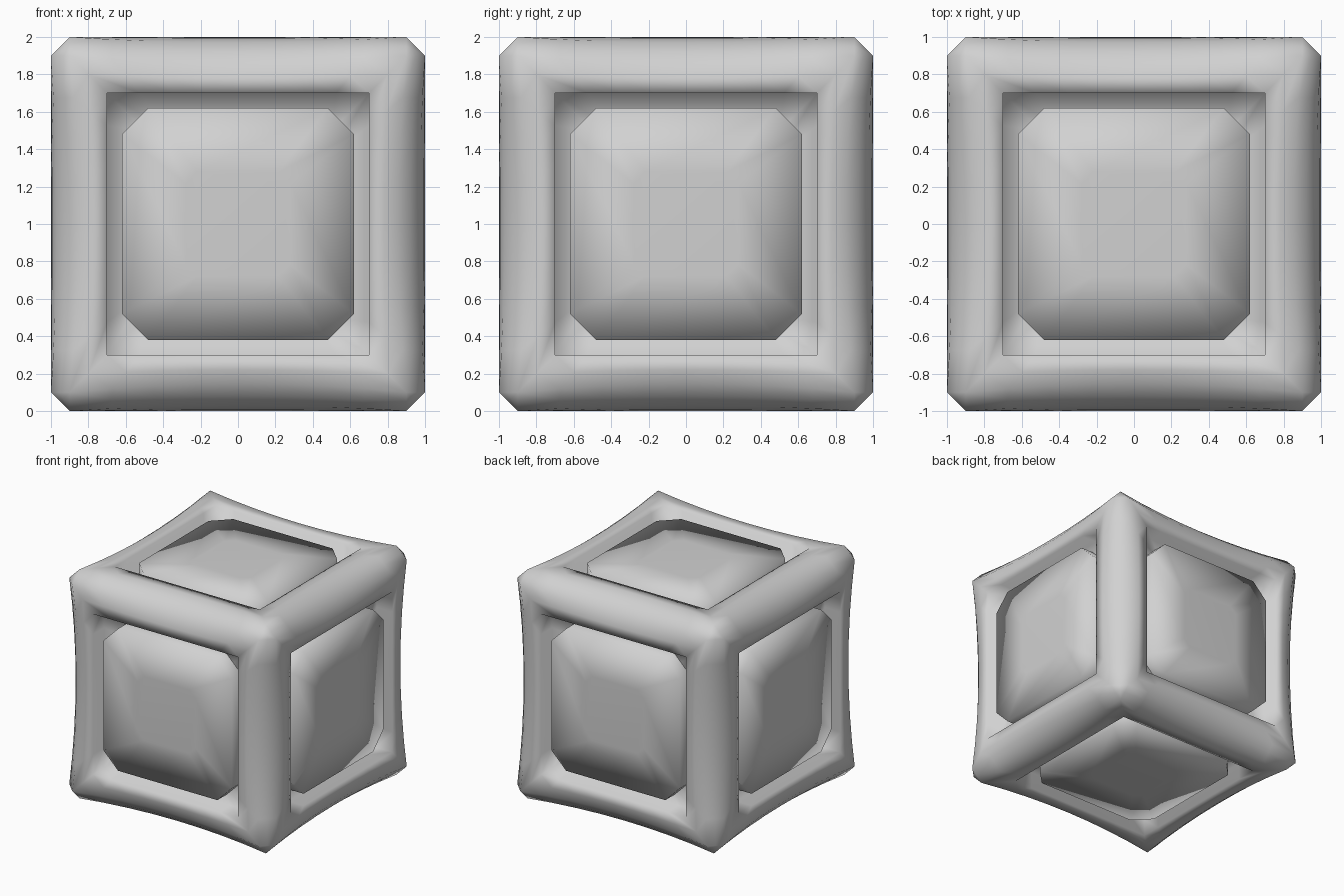
import bpy, bmesh
from math import pi
from mathutils import Matrix, Vector

cube = bpy.data.objects.get("Cube")
if cube:
    bpy.data.objects.remove(cube, do_unlink=True)

grey = bpy.data.materials.new("light_grey")
grey.use_nodes = True
colour = (0.64, 0.64, 0.64, 1)
grey.diffuse_color = colour
grey.node_tree.nodes["Principled BSDF"].inputs["Base Color"].default_value = colour

# Turns that carry the top side onto all six sides, and a quarter onto four
SIDES = [Matrix.Rotation(k * pi / 2, 3, 'X') for k in range(4)]
SIDES += [Matrix.Rotation(s * pi / 2, 3, 'Y') for s in (1, -1)]
QUARTERS = [Matrix.Rotation(k * pi / 2, 3, 'Z') for k in range(4)]
LIFT = Vector((0, 0, 1))


def add_face(bm, points, turn):
    bm.faces.new([bm.verts.new(turn @ Vector(p) + LIFT) for p in points])


def finish(bm, name):
    bmesh.ops.remove_doubles(bm, verts=bm.verts[:], dist=0.0005)
    for face in bm.faces:
        face.smooth = True
    mesh = bpy.data.meshes.new(name)
    bm.to_mesh(mesh)
    bm.free()
    mesh.materials.append(grey)
    obj = bpy.data.objects.new(name, mesh)
    bpy.context.collection.objects.link(obj)
    return obj


def bar_section(u):
    """Cross-section of half a bar, from its rounded outer edge to the recess floor."""
    dip = 1 - u * u
    edge = 0.95 - 0.03 * dip
    return [(0.9 * u, edge, edge),
            (0.9 * u, 0.9 - 0.045 * dip, 1 - 0.03 * dip),
            (0.8 * u, 0.8 - 0.02 * dip, 1 - 0.006 * dip),
            (0.7 * u, 0.7, 1),
            (0.7 * u, 0.7, 0.85),
            (0.5 * u, 0.5, 0.85)]


# Frame: twelve bowed bars with chamfered corners
bm = bmesh.new()
steps = 8
sections = [bar_section(2 * i / steps - 1) for i in range(steps + 1)]
tip = 0.935
corner = [(0.9, 0.9, 1), (0.95, 0.9, 0.95), (tip, tip, tip), (0.9, 0.95, 0.95)]
for side in SIDES:
    for quarter in QUARTERS:
        turn = side @ quarter
        for a, b in zip(sections, sections[1:]):
            for k in range(len(a) - 1):
                add_face(bm, [a[k], a[k + 1], b[k + 1], b[k]], turn)
        add_face(bm, corner, turn)
finish(bm, "frame")


# Panels: a softly domed octagon in each opening
def octagon(scale, z):
    a, b = 0.62 * scale, 0.48 * scale
    flat = [(a, -b), (a, b), (b, a), (-b, a), (-a, b), (-a, -b), (-b, -a), (b, -a)]
    return [(x, y, z) for x, y in flat]


bm = bmesh.new()
rings = [octagon(1, 0.8), octagon(1, 0.97), octagon(0.45, 0.985)]
for side in SIDES:
    for low, high in zip(rings, rings[1:]):
        for i in range(8):
            j = (i + 1) % 8
            add_face(bm, [low[i], low[j], high[j], high[i]], side)
    add_face(bm, rings[-1], side)
finish(bm, "panels")
